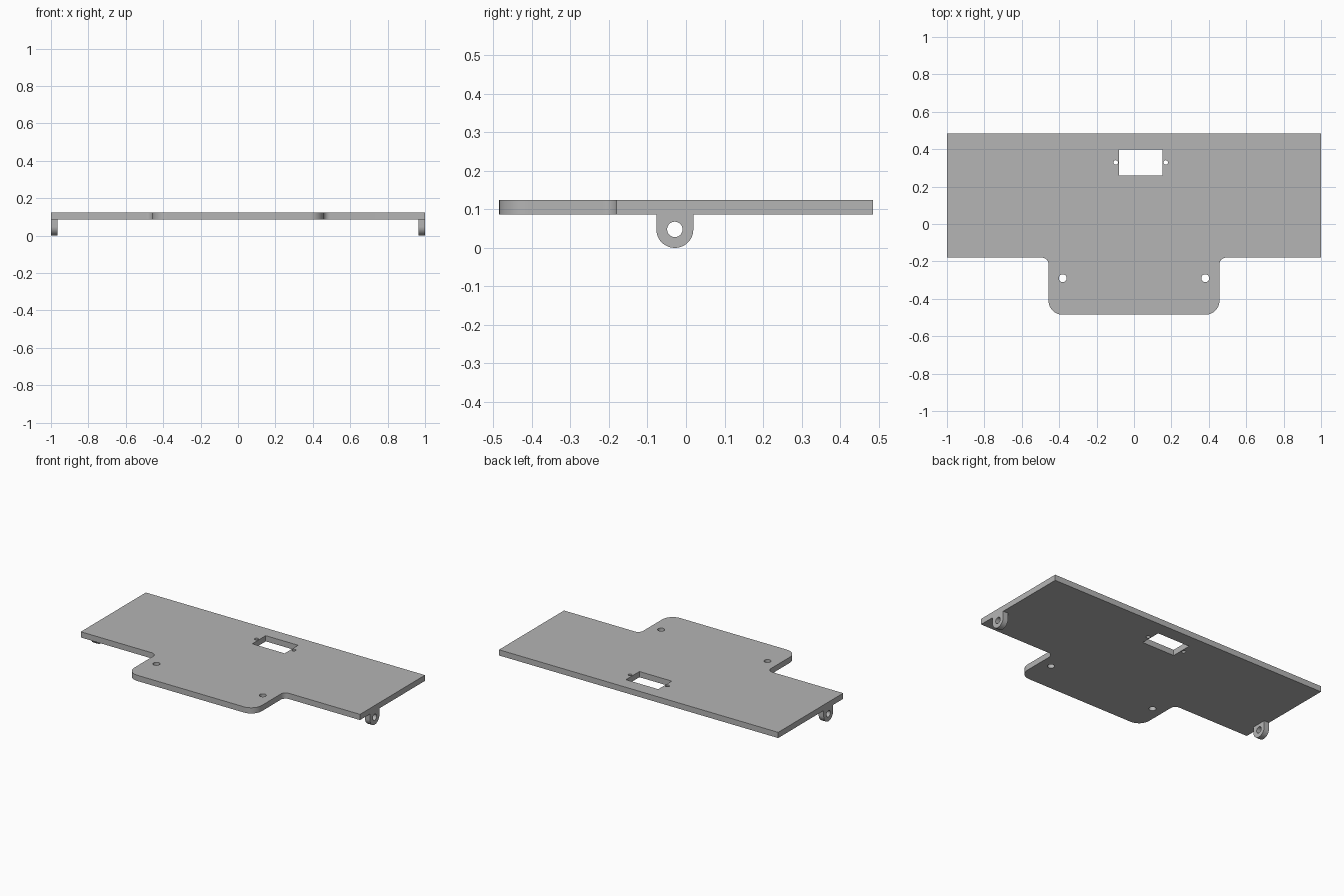
import bpy
import bmesh
from math import radians, cos, sin, pi
from mathutils import Matrix, Vector

if "Cube" in bpy.data.objects:
    bpy.data.objects.remove(bpy.data.objects["Cube"], do_unlink=True)

grey = bpy.data.materials.new("plain grey")
grey.use_nodes = True
GREY = (0.46, 0.46, 0.46, 1)
grey.diffuse_color = GREY
grey.node_tree.nodes["Principled BSDF"].inputs["Base Color"].default_value = GREY


def arc(cx, cy, r, start, end, steps=12):
    """Points along an arc, angles in degrees."""
    angles = [radians(start + (end - start) * i / steps) for i in range(steps + 1)]
    return [(cx + r * cos(a), cy + r * sin(a)) for a in angles]


def circle(cx, cy, r, steps=32):
    return arc(cx, cy, r, 0, 360, steps)[:-1]


def slab(name, loops, depth, matrix):
    """Extrude an outline with holes along its local z axis."""
    bm = bmesh.new()
    edges = []
    for loop in loops:
        verts = [bm.verts.new((x, y, 0)) for x, y in loop]
        edges += [bm.edges.new((v, verts[i - 1])) for i, v in enumerate(verts)]
    bmesh.ops.triangle_fill(bm, edges=edges, use_beauty=True, use_dissolve=False)
    grown = bmesh.ops.extrude_face_region(bm, geom=bm.faces[:], use_keep_orig=True)
    top = [g for g in grown["geom"] if isinstance(g, bmesh.types.BMVert)]
    bmesh.ops.translate(bm, verts=top, vec=(0, 0, depth))
    bm.transform(matrix)
    bmesh.ops.recalc_face_normals(bm, faces=bm.faces[:])
    mesh = bpy.data.meshes.new(name)
    bm.to_mesh(mesh)
    bm.free()
    mesh.materials.append(grey)
    obj = bpy.data.objects.new(name, mesh)
    bpy.context.collection.objects.link(obj)
    bpy.ops.object.select_all(action="DESELECT")
    obj.select_set(True)
    bpy.context.view_layer.objects.active = obj
    bpy.ops.object.shade_smooth_by_angle(angle=radians(30))
    return obj


# Plate: wide rectangle with a rounded front tab
BOTTOM, THICK = 0.087, 0.037
BACK, SHOULDER, FRONT = 0.485, -0.18, -0.485
TAB, ROUND, FILLET = 0.457, 0.075, 0.035
right_half = [(1, BACK), (1, SHOULDER)]
right_half += arc(TAB + FILLET, SHOULDER - FILLET, FILLET, 90, 180)
right_half += arc(TAB - ROUND, FRONT + ROUND, ROUND, 0, -90)
outline = right_half + [(-x, y) for x, y in reversed(right_half)]

# Window with a screw hole at each end, and two tab holes
window = [(-0.08, 0.26), (0.152, 0.26), (0.152, 0.398), (-0.08, 0.398)]
holes = [circle(x, 0.329, 0.012) for x in (-0.098, 0.17)]
holes += [circle(x, -0.29, 0.021) for x in (-0.381, 0.381)]
slab("plate", [outline, window] + holes, THICK, Matrix.Translation((0, 0, BOTTOM)))

# Hinge lugs under both ends, profile drawn in the side plane
LUG_Y, LUG_R, LUG_WIDTH = -0.029, 0.048, 0.036
lug = [(LUG_Y + LUG_R, BOTTOM)] + arc(LUG_Y, LUG_R, LUG_R, 0, -180, 24)
lug.append((LUG_Y - LUG_R, BOTTOM))
side_plane = Matrix(((0, 0, 1, 0), (1, 0, 0, 0), (0, 1, 0, 0), (0, 0, 0, 1)))
for name, x in (("left_lug", 1 - LUG_WIDTH), ("right_lug", -1)):
    slab(name, [lug, circle(LUG_Y, LUG_R, 0.02)], LUG_WIDTH,
         Matrix.Translation((x, 0, 0)) @ side_plane)
